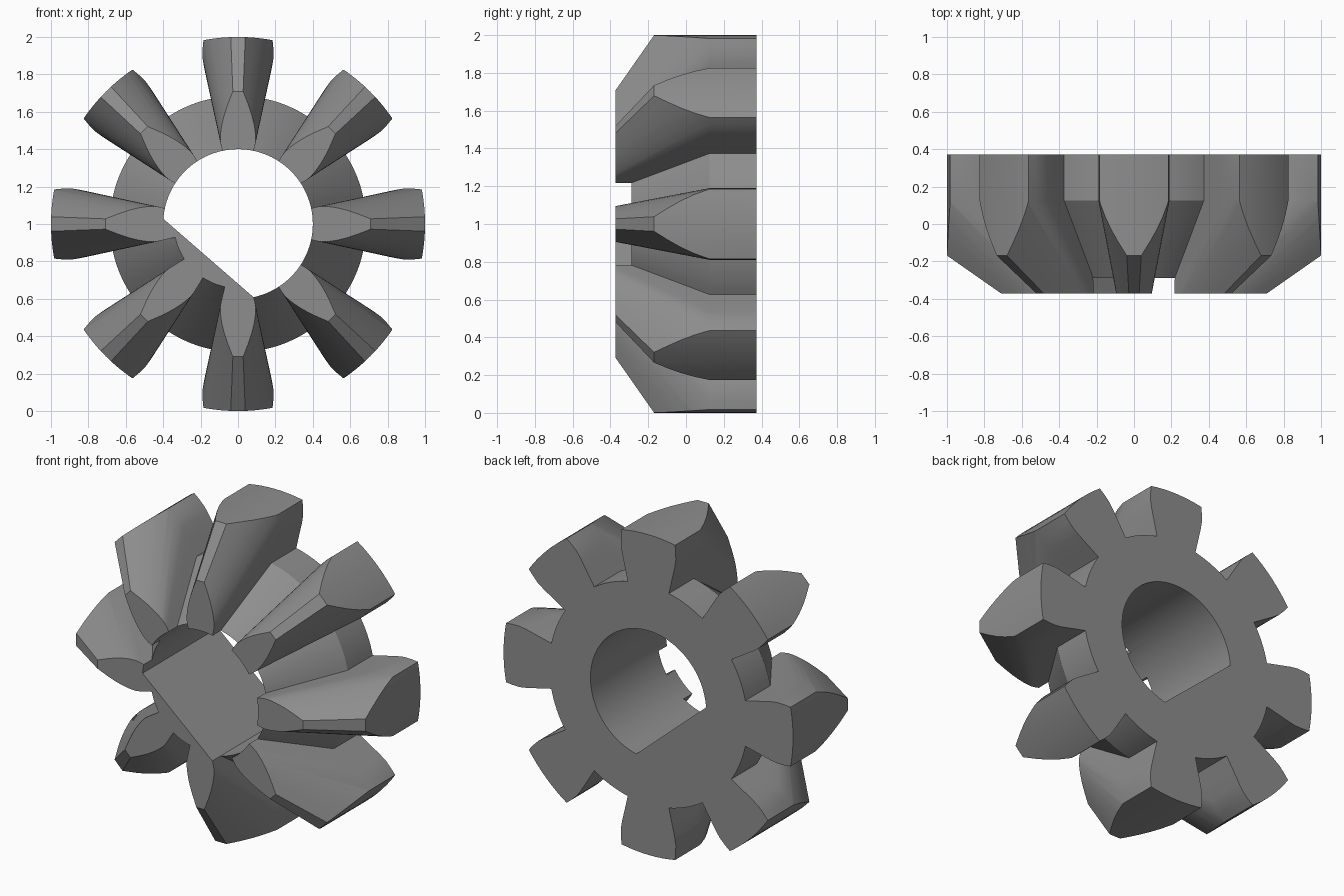
import bpy, bmesh, math
from mathutils import Matrix, Vector

if "Cube" in bpy.data.objects:
    bpy.data.objects.remove(bpy.data.objects["Cube"])

TEETH = 8
Y_FRONT, Y_MID, Y_BACK = -0.372, 0.125, 0.372
ROOT_R, BORE_R, OUTER_R = 0.685, 0.4, 1.0
FLAT_DIST, FLAT_ANGLE = 0.241, math.radians(229)
# Tooth flank at the large end: (radius along the tooth, half width)
FLANK = [(0.67, 0.142), (0.76, 0.163), (0.84, 0.182), (0.89, 0.19), (0.94, 0.189),
         (1.0, 0.183), (1.08, 0.169), (1.17, 0.146), (1.28, 0.109), (1.419, 0.055)]

metal = bpy.data.materials.new("grey_metal")
metal.diffuse_color = (0.27, 0.27, 0.27, 1)
metal.use_nodes = True
metal.node_tree.nodes["Principled BSDF"].inputs["Base Color"].default_value = metal.diffuse_color


def gear_outline():
    """Full toothed outline in the xz plane, centred on the axis."""
    pts = []
    flank = [(math.hypot(a, w), math.atan2(w, a)) for a, w in FLANK]
    half = flank[0][1]
    gap = 2 * math.pi / TEETH - 2 * half
    for i in range(TEETH):
        c = math.pi / 2 + i * 2 * math.pi / TEETH
        pts += [(r, c - t) for r, t in flank]
        pts += [(r, c + t) for r, t in reversed(flank)]
        pts += [(ROOT_R, c + half + gap * k / 8) for k in range(1, 8)]
    return [(r * math.cos(t), r * math.sin(t)) for r, t in pts]


def loft(name, sections):
    """Solid through (outline, y, scale) sections standing around the axis at z = 1."""
    bm = bmesh.new()
    rings = [[bm.verts.new((x * s, y, 1 + z * s)) for x, z in outline]
             for outline, y, s in sections]
    n = len(rings[0])
    for a, b in zip(rings, rings[1:]):
        for i in range(n):
            j = (i + 1) % n
            bm.faces.new((a[i], a[j], b[j], b[i]))
    bm.faces.new(rings[0])
    bm.faces.new(rings[-1])
    bmesh.ops.recalc_face_normals(bm, faces=bm.faces)
    mesh = bpy.data.meshes.new(name)
    bm.to_mesh(mesh)
    bm.free()
    obj = bpy.data.objects.new(name, mesh)
    bpy.context.collection.objects.link(obj)
    mesh.materials.append(metal)
    return obj


def arc(radius, start, end, n):
    return [(radius * math.cos(start + (end - start) * k / n),
             radius * math.sin(start + (end - start) * k / n)) for k in range(n + 1)]


def cut(obj, cutter, operation):
    mod = obj.modifiers.new(cutter.name, 'BOOLEAN')
    mod.operation, mod.object, mod.solver = operation, cutter, 'EXACT'
    bpy.context.view_layer.objects.active = obj
    bpy.ops.object.modifier_apply(modifier=mod.name)
    bpy.data.objects.remove(cutter)


# Gear body: tapered bevel front and straight back
outline = gear_outline()
gear = loft("bevel_gear", [(outline, Y_FRONT, 0.5), (outline, Y_MID, 1), (outline, Y_BACK, 1)])

# Turn the outside down to the outer cylinder
blank = arc(OUTER_R, 0, 2 * math.pi, 128)[:-1]
cut(gear, loft("outer_blank", [(blank, -0.6, 1), (blank, 0.6, 1)]), 'INTERSECT')

# D-shaped bore: a round hole with one flat
h = math.acos(FLAT_DIST / BORE_R)
bore = arc(BORE_R, FLAT_ANGLE + h, FLAT_ANGLE + 2 * math.pi - h, 72)
cut(gear, loft("bore_cutter", [(bore, -0.6, 1), (bore, 0.6, 1)]), 'DIFFERENCE')

# Smooth flanks, sharp edges
bpy.ops.object.select_all(action='DESELECT')
gear.select_set(True)
bpy.context.view_layer.objects.active = gear
bpy.ops.object.shade_smooth_by_angle(angle=math.radians(25))
